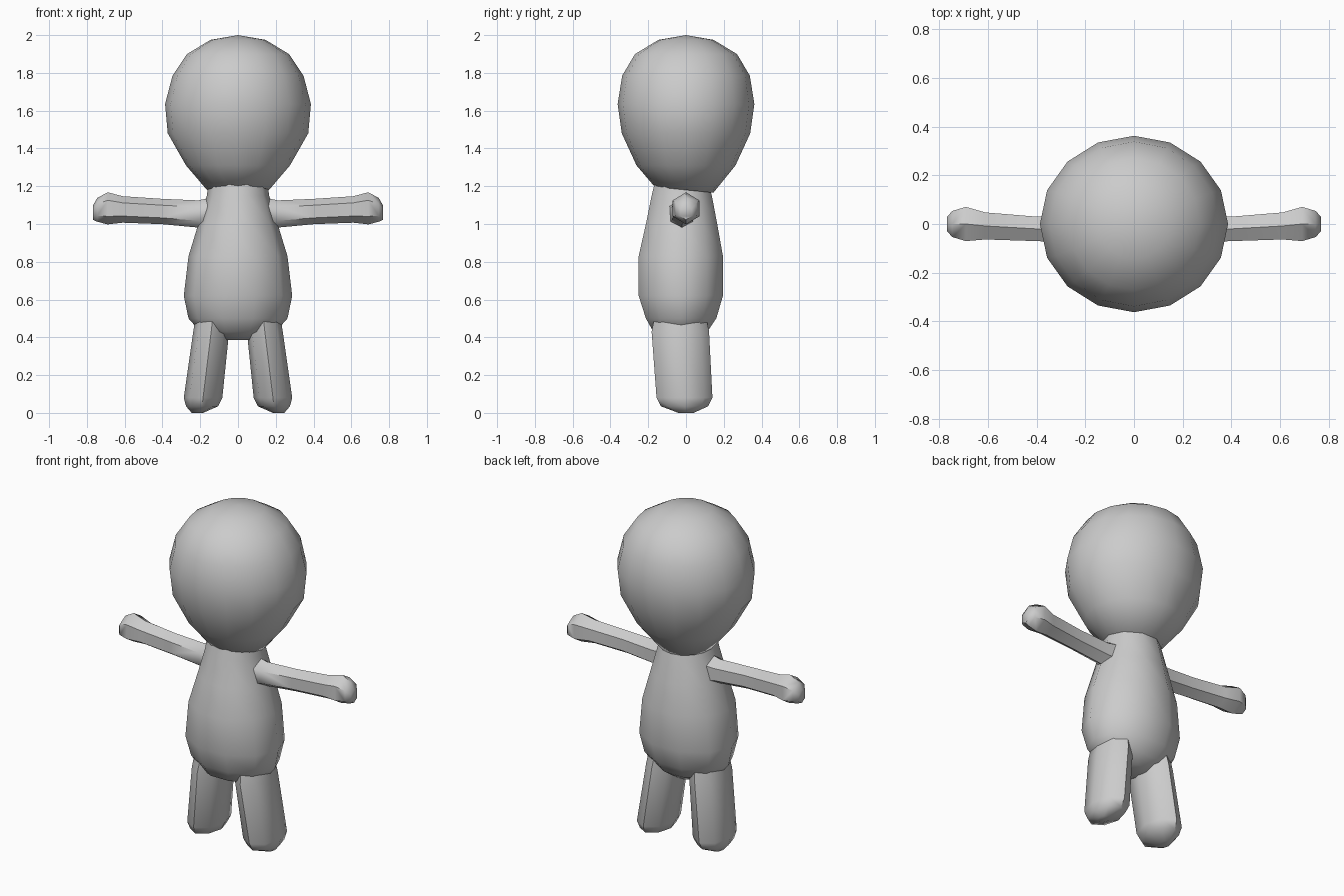
import bpy, bmesh, math
from mathutils import Vector

cube = bpy.data.objects.get("Cube")
if cube:
    bpy.data.objects.remove(cube, do_unlink=True)

COLOR = (0.6, 0.6, 0.6, 1.0)
grey = bpy.data.materials.new("plain grey")
grey.diffuse_color = COLOR
grey.use_nodes = True
grey.node_tree.nodes["Principled BSDF"].inputs["Base Color"].default_value = COLOR


def loft(name, rings, u, v, sides, turn=0.0, angle=55):
    """Skin rings of (centre, radius_u, radius_v) and cap both ends."""
    bm = bmesh.new()
    u, v = Vector(u), Vector(v)
    loops = []
    for c, ru, rv in rings:
        if ru == 0:
            loops.append([bm.verts.new(c)])
            continue
        loop = []
        for i in range(sides):
            a = 2 * math.pi * i / sides + turn
            loop.append(bm.verts.new(Vector(c) + u * ru * math.cos(a) + v * rv * math.sin(a)))
        loops.append(loop)
    for a, b in zip(loops, loops[1:]):
        for i in range(sides):
            j = (i + 1) % sides
            corners = [a[i % len(a)], a[j % len(a)], b[j % len(b)], b[i % len(b)]]
            bm.faces.new(list(dict.fromkeys(corners)))
    for loop in (loops[0], loops[-1]):
        if len(loop) > 1:
            bm.faces.new(loop)
    bmesh.ops.recalc_face_normals(bm, faces=bm.faces)
    mesh = bpy.data.meshes.new(name)
    bm.to_mesh(mesh)
    bm.free()
    mesh.materials.append(grey)
    ob = bpy.data.objects.new(name, mesh)
    bpy.context.collection.objects.link(ob)
    bpy.ops.object.select_all(action='DESELECT')
    ob.select_set(True)
    bpy.context.view_layer.objects.active = ob
    bpy.ops.object.shade_smooth_by_angle(angle=math.radians(angle))
    return ob


X, Y, Z = (1, 0, 0), (0, 1, 0), (0, 0, 1)

# Head: egg narrowing to the neck, with the chin rim tilted up at the front
head_profile = [(2.0, 0, 0), (1.975, .145, .145), (1.9, .27, .27), (1.785, .347, .338),
                (1.635, .386, .362), (1.48, .372, .34), (1.31, .275, .262), (1.18, .165, .155)]
head = loft("head", [((0, -.01 if z < 1.2 else 0, z), rx, ry) for z, rx, ry in head_profile],
            X, Y, 16)
for vert in head.data.vertices:
    if vert.co.z < 1.2:
        vert.co.z -= 0.1 * vert.co.y

# Body: pear shape reaching up into the head
body_profile = [(1.23, .155, -.17, .12), (1.15, .165, -.19, .145), (1.0, .21, -.222, .175),
                (.83, .262, -.262, .207), (.62, .287, -.262, .207), (.50, .262, -.222, .17),
                (.43, .20, -.18, .12), (.385, .07, -.09, .06)]
loft("body", [((0, (y0 + y1) / 2, z), rx, (y1 - y0) / 2) for z, rx, y0, y1 in body_profile],
     X, Y, 10)

for side, s in (("left", 1), ("right", -1)):
    # Leg: tapered rounded column splaying outward, sole slanting to the inside
    leg = loft(side + "_leg", [((s * .13, -.03, .54), .09, .13), ((s * .142, -.03, .43), .095, .152),
                               ((s * .185, -.008, .08), .102, .148),
                               ((s * .19, -.008, .035), .085, .125),
                               ((s * .215, 0, .0), .03, .04)], X, Y, 8)
    # Arm: slim six-sided tube with a wider shoulder and a knobbed hand
    loft(side + "_arm", [((s * .10, -.025, 1.05), .085, .10), ((s * .21, -.022, 1.053), .063, .072),
                         ((s * .40, -.02, 1.066), .058, .067), ((s * .61, -.008, 1.077), .064, .07),
                         ((s * .69, 0, 1.083), .081, .085), ((s * .745, 0, 1.075), .062, .063),
                         ((s * .768, 0, 1.06), .034, .038)], Y, Z, 6, math.pi / 6)
